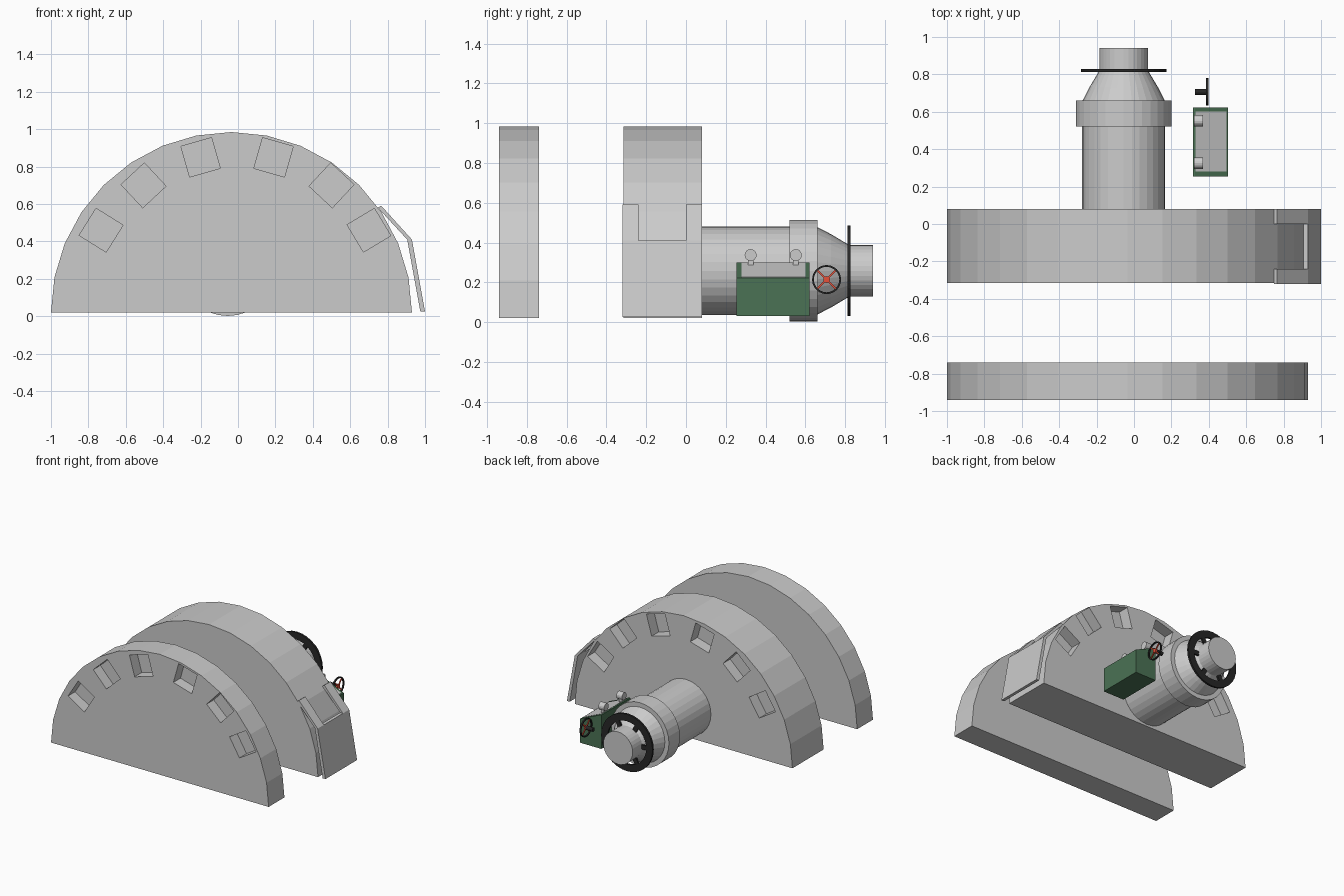
import bpy, bmesh
from math import sin, cos, pi, radians
from mathutils import Matrix, Vector

if "Cube" in bpy.data.objects:
    bpy.data.objects.remove(bpy.data.objects["Cube"])


def mat(name, rgb):
    m = bpy.data.materials.new(name)
    m.diffuse_color = (*rgb, 1)
    m.use_nodes = True
    m.node_tree.nodes["Principled BSDF"].inputs["Base Color"].default_value = m.diffuse_color
    return m


GREEN = mat("dark_green", (0.07, 0.17, 0.09))
BLACK = mat("black", (0.02, 0.02, 0.02))
RED = mat("red", (0.8, 0.08, 0.04))


def make(name, bm, material=None):
    bmesh.ops.recalc_face_normals(bm, faces=bm.faces)
    me = bpy.data.meshes.new(name)
    bm.to_mesh(me)
    bm.free()
    ob = bpy.data.objects.new(name, me)
    bpy.context.collection.objects.link(ob)
    if material:
        me.materials.append(material)
    return ob


def prism(bm, pts, y0, y1):
    """Extrude an x/z outline along y."""
    a = [bm.verts.new((x, y0, z)) for x, z in pts]
    b = [bm.verts.new((x, y1, z)) for x, z in pts]
    bm.faces.new(a)
    bm.faces.new(b[::-1])
    for i in range(len(pts)):
        j = (i + 1) % len(pts)
        bm.faces.new((a[i], a[j], b[j], b[i]))


def box(bm, centre, size, rot=Matrix()):
    m = Matrix.Translation(centre) @ rot @ Matrix.Diagonal((*size, 1))
    bmesh.ops.create_cube(bm, size=1, matrix=m)


def lathe(bm, profile, centre, axis, n=32, closed=False):
    """Revolve (radius, distance) points about the X or Y axis through centre."""
    rings = []
    for r, d in profile:
        ring = []
        for i in range(n):
            c, s = r * cos(2 * pi * i / n), r * sin(2 * pi * i / n)
            off = Vector((c, d, s)) if axis == 'Y' else Vector((d, c, s))
            ring.append(bm.verts.new(Vector(centre) + off))
        rings.append(ring)
    pairs = list(zip(rings, rings[1:]))
    if closed:
        pairs.append((rings[-1], rings[0]))
    else:
        bm.faces.new(rings[0])
        bm.faces.new(rings[-1])
    for a, b in pairs:
        for i in range(n):
            j = (i + 1) % n
            bm.faces.new((a[i], a[j], b[j], b[i]))


# Half-disc slabs with square pockets cut into the outer faces
CX, CZ, R = -0.035, 0.02, 0.965
ARC = [(CX + R * cos(pi * i / 16), CZ + R * sin(pi * i / 16)) for i in range(17)]
POCKETS = [(-0.732, 0.46, -32), (-0.505, 0.70, 43), (-0.20, 0.85, 16),
           (0.19, 0.85, -16), (0.50, 0.70, -43), (0.70, 0.46, 31)]


def slab(name, y0, y1, face_y):
    bm = bmesh.new()
    prism(bm, ARC, y0, y1)
    ob = make(name, bm)
    bm = bmesh.new()
    for x, z, a in POCKETS:
        box(bm, (x, face_y, z), (0.17, 0.18, 0.17), Matrix.Rotation(-radians(a), 4, 'Y'))
    cutter = make(name + "_cutter", bm)
    cutter.hide_render = True
    mod = ob.modifiers.new("pockets", 'BOOLEAN')
    mod.operation, mod.solver, mod.object = 'DIFFERENCE', 'EXACT', cutter
    bpy.context.view_layer.update()
    dg = bpy.context.evaluated_depsgraph_get()
    me = bpy.data.meshes.new_from_object(ob.evaluated_get(dg))
    ob.modifiers.clear()
    ob.data = me
    bpy.data.objects.remove(cutter)


slab("front_half_disc", -0.94, -0.74, -0.94)
slab("rear_half_disc", -0.315, 0.08, 0.08)

# Bent side plate with two upper tabs
bm = bmesh.new()
prism(bm, [(0.975, 0.025), (1.0, 0.025), (0.93, 0.41), (0.905, 0.41)], -0.32, 0.08)
for y0, y1 in ((-0.32, -0.24), (0.0, 0.08)):
    prism(bm, [(0.905, 0.41), (0.93, 0.41), (0.765, 0.592), (0.748, 0.58)], y0, y1)
make("side_plate", bm)

# Rear barrel, collar, rounded taper and end stub
BX, BZ = -0.055, 0.258
bm = bmesh.new()
lathe(bm, [(0.222, 0.07), (0.222, 0.52), (0.256, 0.52), (0.256, 0.66),
           (0.22, 0.66), (0.184, 0.73), (0.13, 0.82), (0.13, 0.94)], (BX, 0, BZ), 'Y')
make("rear_barrel", bm)

# Black ring wheel around the stub
bm = bmesh.new()
lathe(bm, [(0.228, 0.812), (0.228, 0.828), (0.172, 0.828), (0.172, 0.812)],
      (BX, 0, BZ), 'Y', closed=True)
for k in range(6):
    a = k * pi / 3
    box(bm, (BX + 0.15 * cos(a), 0.82, BZ + 0.15 * sin(a)), (0.06, 0.014, 0.035),
        Matrix.Rotation(-a, 4, 'Y'))
make("ring_wheel", bm, BLACK)

# Control box with a recessed sloping panel
bm = bmesh.new()
prism(bm, [(0.315, 0.03), (0.503, 0.03), (0.503, 0.222), (0.325, 0.30), (0.315, 0.30)],
      0.255, 0.622)
make("control_box", bm, GREEN)
bm = bmesh.new()
prism(bm, [(0.328, 0.28), (0.495, 0.21), (0.495, 0.228), (0.328, 0.301)], 0.28, 0.602)
make("control_panel", bm)

# Gauges on short stands
for i, y in enumerate((0.325, 0.552)):
    bm = bmesh.new()
    lathe(bm, [(0.03, 0.32), (0.03, 0.37)], (0, y, 0.337), 'X', 16)
    lathe_x = 0.345
    box(bm, (lathe_x, y, 0.29), (0.026, 0.028, 0.05))
    make(f"gauge_{i + 1}", bm)

# Small hand wheel: rim, shaft, red crossed spokes and hub
W = (0.392, 0.707, 0.214)
bm = bmesh.new()
lathe(bm, [(0.073, -0.006), (0.073, 0.006), (0.064, 0.006), (0.064, -0.006)], W, 'X', 24, True)
lathe(bm, [(0.016, -0.067), (0.016, -0.004)], W, 'X', 12)
make("hand_wheel_rim", bm, BLACK)
bm = bmesh.new()
for a in (45, 135):
    box(bm, W, (0.008, 0.132, 0.009), Matrix.Rotation(radians(a), 4, 'X'))
lathe(bm, [(0.017, -0.006), (0.017, 0.007)], W, 'X', 12)
make("hand_wheel_spokes", bm, RED)
